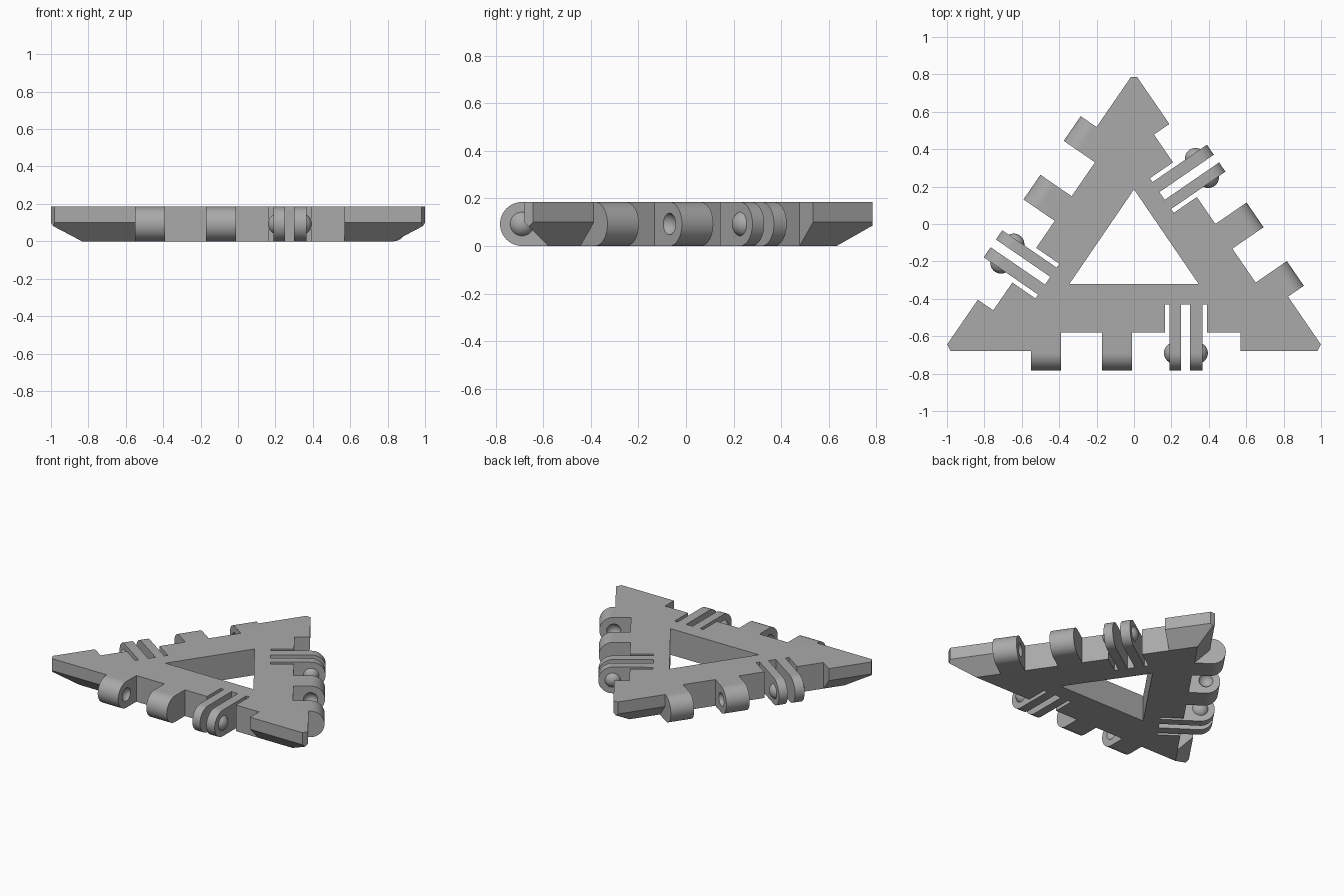
import bpy, bmesh, math
from mathutils import Vector, Matrix

if "Cube" in bpy.data.objects:
    bpy.data.objects.remove(bpy.data.objects["Cube"])

H = 0.185                 # plate thickness
R = H / 2                 # hinge knuckle radius
BAND = 0.1                # depth of the hinge recess and underside chamfer
AXIS_Y = -0.01            # hinge axis relative to the outer edge line
START, END = -0.55, 0.57  # hinge zone along each edge

grey = bpy.data.materials.new("plain_grey")
grey.use_nodes = True
grey.diffuse_color = (0.4, 0.4, 0.4, 1)
grey.node_tree.nodes["Principled BSDF"].inputs["Base Color"].default_value = grey.diffuse_color


def add(name, bm, matrix=Matrix()):
    bmesh.ops.recalc_face_normals(bm, faces=bm.faces)
    mesh = bpy.data.meshes.new(name)
    bm.to_mesh(mesh)
    bm.free()
    mesh.materials.append(grey)
    ob = bpy.data.objects.new(name, mesh)
    bpy.context.collection.objects.link(ob)
    ob.matrix_world = matrix
    return ob


def prism(name, points, direction, matrix=Matrix()):
    bm = bmesh.new()
    face = bm.faces.new([bm.verts.new(p) for p in points])
    ext = bmesh.ops.extrude_face_region(bm, geom=[face], use_keep_orig=True)
    moved = [g for g in ext["geom"] if isinstance(g, bmesh.types.BMVert)]
    bmesh.ops.translate(bm, verts=moved, vec=direction)
    return add(name, bm, matrix)


def block(x0, x1, y0, y1, matrix):
    pts = [(x0, y0, -0.1), (x1, y0, -0.1), (x1, y1, -0.1), (x0, y1, -0.1)]
    return prism("cutter", pts, (0, 0, H + 0.2), matrix)


def ball(name, radius, x, matrix):
    bm = bmesh.new()
    place = Matrix.Translation((x, AXIS_Y, R)) @ Matrix.Rotation(math.pi / 2, 4, 'Y')
    bmesh.ops.create_uvsphere(bm, u_segments=32, v_segments=20, radius=radius, matrix=place)
    return add(name, bm, matrix)


def select(ob):
    bpy.ops.object.select_all(action='DESELECT')
    ob.select_set(True)
    bpy.context.view_layer.objects.active = ob


def smooth(ob):
    select(ob)
    bpy.ops.object.shade_smooth_by_angle(angle=math.radians(30))


def cut(ob, cutter):
    cutter.hide_render = True
    select(ob)
    mod = ob.modifiers.new("cut", 'BOOLEAN')
    mod.operation, mod.solver, mod.object = 'DIFFERENCE', 'EXACT', cutter
    bpy.ops.object.modifier_apply(modifier=mod.name)
    bpy.data.objects.remove(cutter)


def lug(name, x0, x1, matrix):
    # rounded hinge tab: flat root, half-round tip
    arc = [math.pi / 2 + math.pi * i / 24 for i in range(25)]
    pts = [(x0, BAND, 0), (x0, BAND, H)]
    pts += [(x0, AXIS_Y + R * math.cos(a), R + R * math.sin(a)) for a in arc]
    return prism(name, pts, (x1 - x0, 0, 0), matrix)


# triangular plate with an underside chamfer
corners = [Vector((-1.024, -0.68, 0)), Vector((1.024, -0.68, 0)), Vector((0, 0.81, 0))]
sides = [(corners[(i + 1) % 3] - corners[(i + 2) % 3]).length for i in range(3)]
centre = sum((c * s for c, s in zip(corners, sides)), Vector()) / sum(sides)
inradius = centre.y - corners[0].y
inset = [centre + (c - centre) * (1 - BAND / inradius) for c in corners]

bm = bmesh.new()
rings = [[bm.verts.new((p.x, p.y, z)) for p in ring]
         for ring, z in ((inset, 0), (corners, BAND), (corners, H))]
for low, high in zip(rings, rings[1:]):
    for i in range(3):
        j = (i + 1) % 3
        bm.faces.new((low[i], low[j], high[j], high[i]))
bm.faces.new(rings[0])
bm.faces.new(rings[-1])
# blunt tips
for i, trim in enumerate((0.044, 0.044, 0.03)):
    c = corners[i]
    u = (corners[(i + 1) % 3] - c).normalized()
    v = (corners[(i + 2) % 3] - c).normalized()
    bmesh.ops.bisect_plane(bm, geom=bm.verts[:] + bm.edges[:] + bm.faces[:],
                           plane_co=c + u * trim, plane_no=-(u + v), clear_outer=True)
    bmesh.ops.holes_fill(bm, edges=[e for e in bm.edges if e.is_boundary])
plate = add("triangle_plate", bm)

# central opening
cut(plate, prism("cutter", [(-0.345, -0.32, -0.1), (0.345, -0.32, -0.1), (0, 0.185, -0.1)],
                 (0, 0, H + 0.2)))

# the same hinge set along each edge
for i, edge in enumerate(("front", "left", "right")):
    a, b = corners[i], corners[(i + 1) % 3]
    d = b - a
    m = Matrix.Translation((a + b) / 2) @ Matrix.Rotation(math.atan2(d.y, d.x), 4, 'Z')

    # recess and the slots that free the spring fingers
    cut(plate, block(START, END, -0.2, BAND, m))
    for x0, x1 in ((0.165, 0.19), (0.25, 0.3), (0.365, 0.39)):
        cut(plate, block(x0, x1, 0, 0.25, m))

    # knuckles with facing sockets
    outer = lug(edge + "_outer_knuckle", START, -0.39, m)
    cut(outer, ball("cutter", 0.05, -0.37, m))
    inner = lug(edge + "_inner_knuckle", -0.17, -0.01, m)
    cut(inner, ball("cutter", 0.05, -0.19, m))
    smooth(outer)
    smooth(inner)

    # snap fingers with half-sunk balls on their outer faces
    for side, x0, x1, bx in (("first", 0.19, 0.25, 0.217), ("second", 0.3, 0.365, 0.338)):
        smooth(lug(f"{edge}_{side}_finger", x0, x1, m))
        knob = ball(f"{edge}_{side}_snap_ball", 0.057, bx, m)
        # keep only the cap outside the finger
        cut(knob, block(x0, x0 + 0.2, -0.2, 0.2, m) if side == "first"
            else block(x1 - 0.2, x1, -0.2, 0.2, m))
        smooth(knob)
